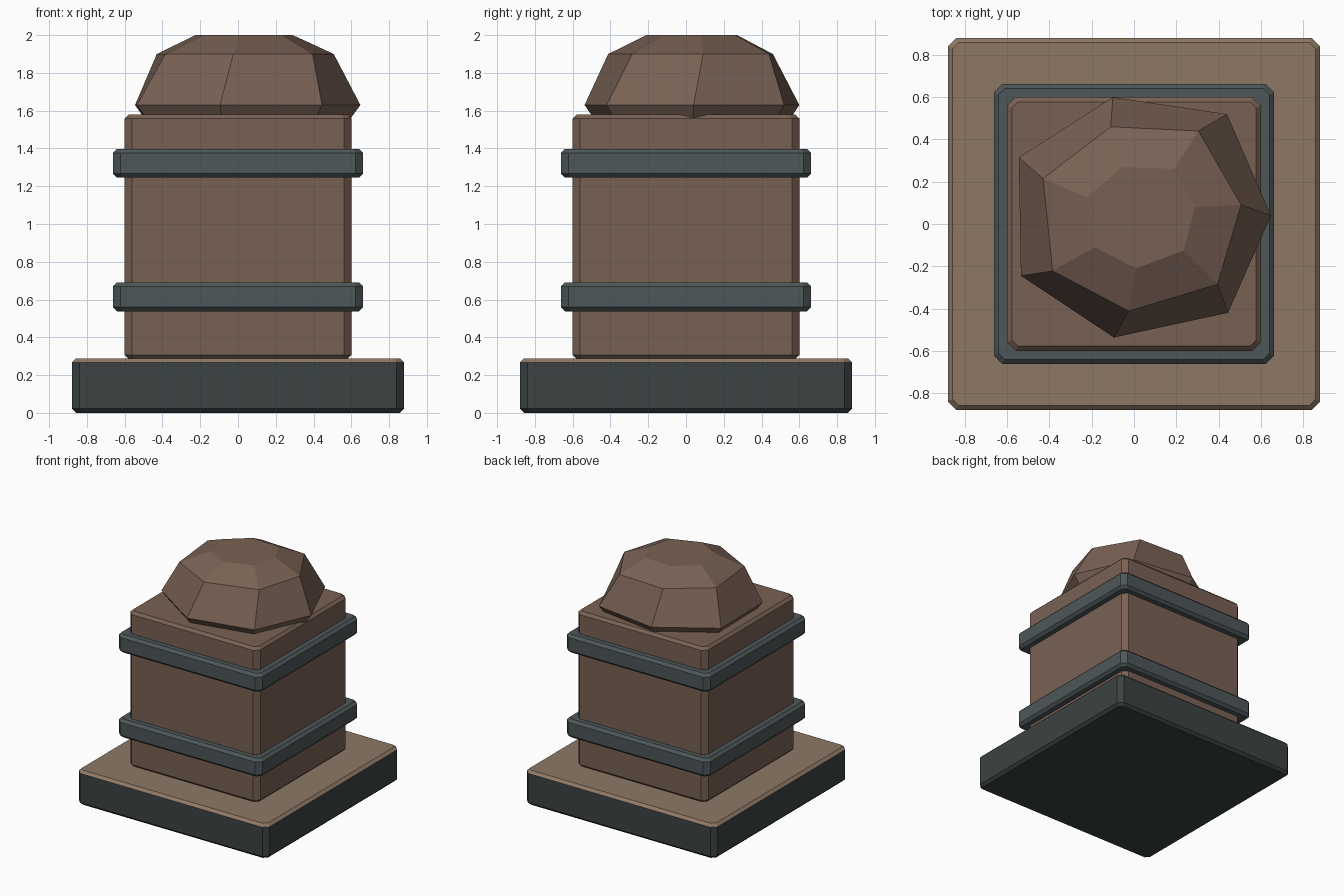
import bpy, bmesh

if "Cube" in bpy.data.objects:
    bpy.data.objects.remove(bpy.data.objects["Cube"])


def material(name, rgb):
    m = bpy.data.materials.new(name)
    m.diffuse_color = (*rgb, 1)
    m.use_nodes = True
    m.node_tree.nodes["Principled BSDF"].inputs["Base Color"].default_value = m.diffuse_color
    return m


BROWN = material("brown_stone", (0.19, 0.12, 0.088))
TAN = material("tan_stone", (0.27, 0.19, 0.13))
STEEL = material("band_metal", (0.075, 0.095, 0.10))
DARK = material("dark_stone", (0.045, 0.055, 0.055))


def loft(name, rings, mats, top_from=None):
    """Closed solid through rings of equal point count; strips from top_from use mats[1]."""
    bm = bmesh.new()
    loops = [[bm.verts.new(p) for p in ring] for ring in rings]
    n = len(loops[0])
    bm.faces.new(loops[0][::-1])
    for k, (a, b) in enumerate(zip(loops, loops[1:])):
        for i in range(n):
            j = (i + 1) % n
            f = bm.faces.new((a[i], a[j], b[j], b[i]))
            f.material_index = int(top_from is not None and k >= top_from)
    cap = bm.faces.new(loops[-1])
    cap.material_index = int(top_from is not None)
    bmesh.ops.recalc_face_normals(bm, faces=bm.faces)
    me = bpy.data.meshes.new(name)
    bm.to_mesh(me)
    bm.free()
    for m in mats:
        me.materials.append(m)
    ob = bpy.data.objects.new(name, me)
    bpy.context.collection.objects.link(ob)
    return ob


def octagon(half, cut, z):
    h, c = half, half - cut
    return [(x, y, z) for x, y in ((h, -c), (h, c), (c, h), (-c, h),
                                   (-h, c), (-h, -c), (-c, -h), (c, -h))]


def slab(name, half, z0, z1, mats, top_from=None, cut=0.04, edge=0.022):
    """Square block with chamfered corners and rims."""
    levels = ((half - edge, z0), (half, z0 + edge), (half, z1 - edge), (half - edge, z1))
    return loft(name, [octagon(h, cut - (half - h) * 0.5, z) for h, z in levels], mats, top_from)


# plinth with a lighter top, main block and its two bands
slab("plinth", 0.88, 0.0, 0.288, [DARK, TAN], top_from=2)
slab("body", 0.60, 0.285, 1.58, [BROWN])
for label, z in (("lower_band", 0.538), ("upper_band", 1.245)):
    slab(label, 0.663, z, z + 0.152, [STEEL])

# irregular seven-sided boulder on top
wide = [(0.648, 0.04), (0.44, 0.52), (-0.10, 0.60), (-0.545, 0.315),
        (-0.535, -0.245), (-0.095, -0.537), (0.445, -0.42)]
shoulder = [(0.507, 0.09), (0.305, 0.44), (-0.11, 0.46), (-0.43, 0.215),
            (-0.385, -0.222), (-0.025, -0.412), (0.395, -0.285)]
crown = [(0.29, 0.08), (0.19, 0.26), (-0.055, 0.27), (-0.225, 0.125),
         (-0.185, -0.11), (0.01, -0.21), (0.235, -0.125)]
foot = [(0.037 + (x - 0.037) * 0.88, 0.04 + (y - 0.04) * 0.88) for x, y in wide]
layers = ((foot, 1.53), (wide, 1.63), (shoulder, 1.9), (crown, 2.0))
loft("boulder", [[(x, y, z) for x, y in ring] for ring, z in layers], [BROWN])
